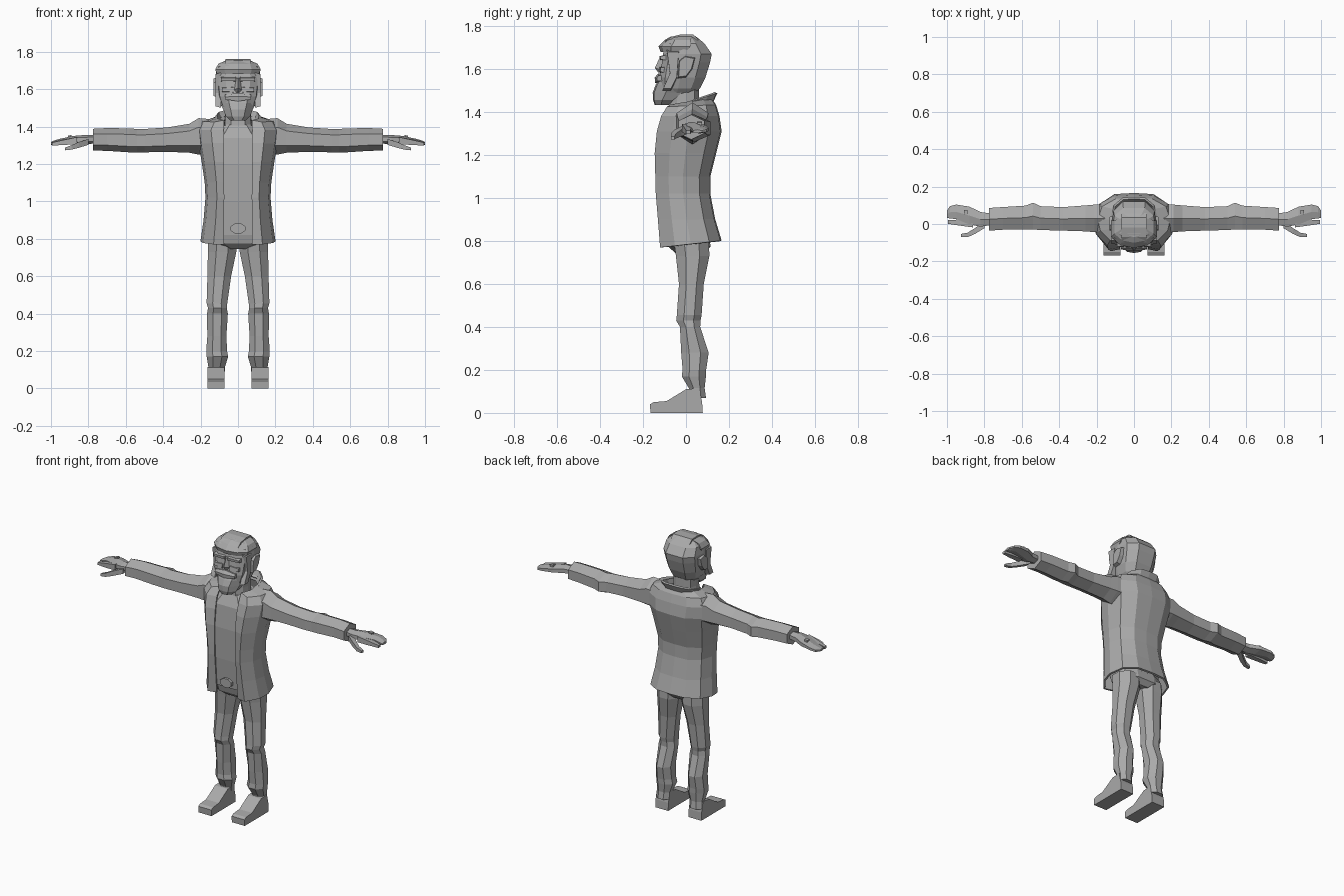
import bpy, bmesh, math
from mathutils import Vector

grey = bpy.data.materials.new("grey")
grey.diffuse_color = (0.4, 0.4, 0.4, 1)


def finish(name, bm, mirror=False, thick=0):
    bmesh.ops.recalc_face_normals(bm, faces=bm.faces)
    me = bpy.data.meshes.new(name)
    bm.to_mesh(me)
    bm.free()
    ob = bpy.data.objects.new(name, me)
    bpy.context.collection.objects.link(ob)
    me.materials.append(grey)
    if thick:
        m = ob.modifiers.new("thickness", 'SOLIDIFY')
        m.thickness, m.offset = thick, 0
    if mirror:
        ob.modifiers.new("mirror", 'MIRROR')
    return ob


def loft(name, rings, closed=True, caps=True, mirror=False, thick=0):
    """Skin a list of equal-length point rings."""
    bm = bmesh.new()
    rows = [[bm.verts.new(p) for p in r] for r in rings]
    n = len(rows[0])
    for a, b in zip(rows, rows[1:]):
        for i in range(n if closed else n - 1):
            j = (i + 1) % n
            bm.faces.new((a[i], a[j], b[j], b[i]))
    if caps:
        bm.faces.new(rows[0])
        bm.faces.new(rows[-1])
    return finish(name, bm, mirror, thick)


def body_ring(half, z, w, front, back, tilt=0):
    """Mirror a half section (u across, t front to back) into a level ring."""
    pts = [(u * w, front + t * (back - front), z + tilt * t) for u, t in half]
    return pts + [(-x, y, zz) for x, y, zz in reversed(pts) if x > 1e-6]


def body(name, half, rows, **kw):
    return loft(name, [body_ring(half, *r) for r in rows], **kw)


def leg_rings(rows, n=8):
    """Rows: z, x0, x1, y0, y1."""
    out = []
    for z, x0, x1, y0, y1 in rows:
        out.append([((x0 + x1) / 2 + (x1 - x0) / 2 * 1.04 * math.cos(a),
                     (y0 + y1) / 2 + (y1 - y0) / 2 * 1.04 * math.sin(a), z)
                    for a in [2 * math.pi * (i + .5) / n for i in range(n)]])
    return out


def arm_rings(rows, n=6, k=1.0):
    """Rows: x, y0, y1, z0, z1."""
    return [[(x, (y0 + y1) / 2 + (y1 - y0) / 2 * k * math.cos(a),
              (z0 + z1) / 2 + (z1 - z0) / 2 * k * math.sin(a))
             for a in [2 * math.pi * (i + .5) / n for i in range(n)]]
            for x, y0, y1, z0, z1 in rows]


def prism(name, profile, x0, x1, mirror=False, inset=0):
    """Side profile (y, z) spread from x0 to x1, optionally smaller outside."""
    c = sum((Vector(p) for p in profile), Vector((0, 0))) / len(profile)
    outer = [c + (Vector(p) - c) * (1 - inset) for p in profile]
    return loft(name, [[(x0, y, z) for y, z in profile],
                       [(x1, p.x, p.y) for p in outer]], mirror=mirror)


# Jacket: open at the front, flared hem, rounded upper back
coat = [(.0, 1), (.5, .98), (.88, .8), (1, .5), (.93, .24), (.66, .0), (.36, .04)]
jacket_rows = [(.77, .195, -.115, .16, .03), (.90, .178, -.125, .13),
               (1.02, .168, -.135, .107), (1.10, .172, -.137, .107),
               (1.21, .188, -.14, .135), (1.31, .205, -.13, .16),
               (1.38, .215, -.11, .15), (1.42, .19, -.085, .135, .01),
               (1.43, .115, -.07, .115, .03)]
order = list(reversed(coat))


def open_ring(z, w, f, b, tilt=0):
    half = [(max(u, .075 / w) * w if i == 0 else u * w, f + t * (b - f), z + tilt * t)
            for i, (u, t) in enumerate(order)]
    return half + [(-x, y, zz) for x, y, zz in reversed(half) if x > 1e-6]


loft("jacket", [open_ring(*r) for r in jacket_rows], closed=False, caps=False, thick=.012)
loft("collar", [open_ring(1.405, .105, -.075, .115, .03), open_ring(1.42, .118, -.07, .14, .07)],
     closed=False, caps=False, thick=.012)

# Shirt and hips underneath
oval = [(0, 0), (.5, 0), (.92, .25), (1, .55), (.85, .85), (.4, 1), (0, 1)]
body("shirt", oval, [(.82, .15, -.105, .10), (1.0, .15, -.118, .09), (1.2, .165, -.122, .11),
                     (1.34, .17, -.108, .12), (1.41, .09, -.075, .09)])
body("hips", oval, [(.745, .06, -.05, .09), (.775, .15, -.085, .115), (.83, .16, -.1, .105)])

# Belt buckle
bm = bmesh.new()
ring = [(.042 * math.cos(a), .03 * math.sin(a)) for a in [math.pi * (i + .5) / 4 for i in range(8)]]
loft("belt_buckle", [[(x, y, .855 + z) for x, z in ring] for y in (-.1, -.125)])
bm.free()

# Sleeves with shoulder cap, elbow fold and cuff
loft("sleeve", arm_rings([(.15, -.06, .12, 1.25, 1.44), (.21, -.055, .115, 1.25, 1.445),
                          (.26, -.05, .11, 1.26, 1.415), (.38, -.045, .10, 1.265, 1.395),
                          (.50, -.042, .105, 1.262, 1.387), (.54, -.04, .125, 1.262, 1.387),
                          (.58, -.04, .108, 1.262, 1.39), (.70, -.04, .10, 1.27, 1.392),
                          (.775, -.045, .095, 1.272, 1.388)]), mirror=True)

# Hand: palm with grouped fingers, index finger, thumb, knuckle
loft("hand", arm_rings([(.76, -.01, .06, 1.31, 1.355), (.82, -.02, .07, 1.305, 1.355),
                        (.88, -.01, .10, 1.305, 1.35), (.95, .02, .11, 1.305, 1.335),
                        (.985, .025, .10, 1.30, 1.325), (1.0, .03, .075, 1.302, 1.318)]), mirror=True)
loft("index_finger", arm_rings([(.86, -.02, .02, 1.305, 1.345), (.93, -.01, .025, 1.30, 1.33),
                                (.995, .0, .022, 1.298, 1.315)], 4, 1.3), mirror=True)
loft("thumb", arm_rings([(.80, -.025, .02, 1.30, 1.335), (.85, -.055, -.02, 1.285, 1.32),
                         (.89, -.072, -.045, 1.275, 1.302), (.925, -.072, -.052, 1.272, 1.288)], 4, 1.25),
     mirror=True)
loft("knuckle", arm_rings([(.89, .05, .075, 1.335, 1.356), (.91, .05, .075, 1.33, 1.352)], 4, 1.3), mirror=True)

# Trouser legs with knee folds and bunched ankles
loft("trouser_leg", leg_rings([(.07, .07, .162, .01, .095), (.115, .068, .16, .012, .088),
                               (.17, .05, .17, -.022, .095), (.20, .056, .172, -.018, .096),
                               (.28, .06, .166, -.025, .108), (.40, .052, .168, -.03, .068),
                               (.43, .058, .162, -.048, .07), (.455, .055, .17, -.045, .075),
                               (.60, .034, .166, -.035, .085), (.73, .006, .164, -.05, .112),
                               (.80, .0, .164, -.06, .11)]), mirror=True)

# Shoes
prism("shoe", [(-.165, 0), (-.168, .04), (-.15, .05), (-.09, .055), (0, .11), (.06, .115),
               (.075, .05), (.078, 0)], .072, .163, True)

# Neck and head
body("neck", oval, [(1.36, .08, -.08, .07), (1.45, .07, -.075, .06), (1.54, .07, -.07, .06)])
skull = [(0, 0), (.55, .0), (.9, .12), (1, .45), (.92, .78), (.5, 1), (0, 1)]
body("head", skull, [(1.475, .06, -.11, .03), (1.51, .09, -.12, .065), (1.56, .108, -.122, .09),
                     (1.63, .116, -.112, .112), (1.67, .12, -.107, .12), (1.72, .114, -.095, .085),
                     (1.745, .085, -.07, .055), (1.755, .06, -.05, .04)])

# Hair: raised fringe and locks on the crown
body("hair_fringe", [(0, 0), (.6, .1), (1, .4), (1, 1), (0, 1)],
     [(1.68, .112, -.118, .0), (1.705, .122, -.128, .02), (1.735, .105, -.10, .02), (1.752, .07, -.07, .03)])
for i, (x, w) in enumerate([(-.045, .022), (0, .026), (.045, .022)]):
    prism("hair_lock_%d" % i, [(-.1, 1.725), (-.07, 1.75), (-.02, 1.762), (.035, 1.76), (.06, 1.735)],
          x - w, x + w)
prism("sideburn", [(-.09, 1.69), (-.03, 1.69), (-.04, 1.56), (-.07, 1.50), (-.11, 1.50), (-.075, 1.58)],
      .09, .12, True, .1)

# Face: brow, nose, moustache, beard, ears
prism("brow", [(-.09, 1.64), (-.121, 1.643), (-.123, 1.66), (-.09, 1.668)], .012, .09, True, .15)
prism("cheek", [(-.09, 1.575), (-.126, 1.585), (-.122, 1.61), (-.09, 1.615)], .025, .085, True, .3)
loft("nose", [[(-.012, -.105, 1.66), (.012, -.105, 1.66), (0, -.122, 1.655)],
              [(-.025, -.11, 1.595), (.025, -.11, 1.595), (0, -.145, 1.605)],
              [(-.015, -.11, 1.58), (.015, -.11, 1.58), (0, -.13, 1.585)]])
prism("moustache", [(-.1, 1.535), (-.143, 1.535), (-.146, 1.56), (-.13, 1.58), (-.1, 1.58)],
      0, .07, True, .45)
body("beard", [(0, 0), (.5, .05), (1, .45), (.9, 1), (0, 1)],
     [(1.432, .04, -.145, -.08), (1.455, .065, -.153, -.06), (1.49, .078, -.155, -.02),
      (1.525, .095, -.142, .0), (1.56, .108, -.122, .0)])
prism("ear", [(-.035, 1.64), (-.005, 1.665), (.045, 1.655), (.03, 1.60), (.0, 1.56), (-.04, 1.555)],
      .10, .13, True, .15)
